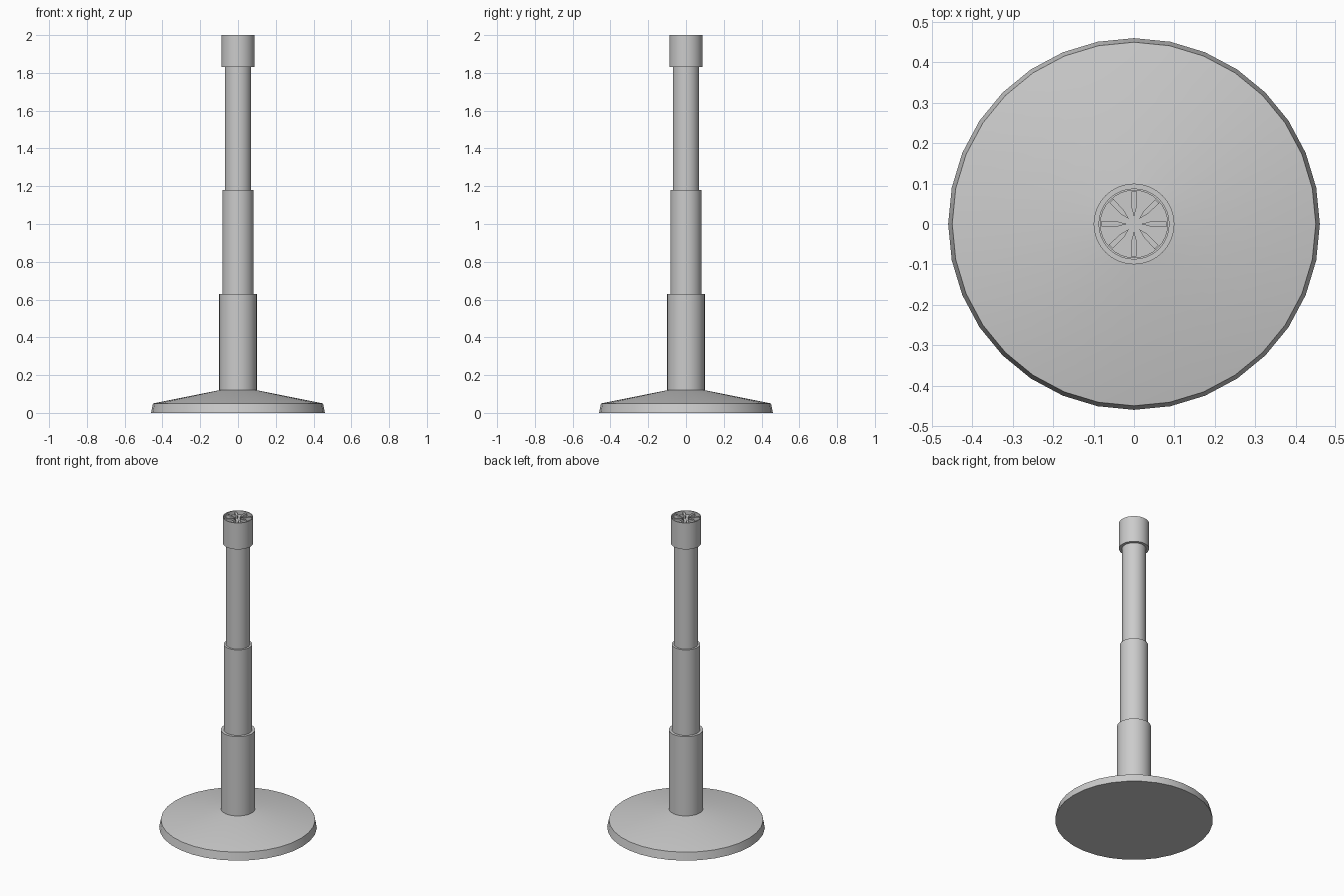
import bpy, bmesh, math

if "Cube" in bpy.data.objects:
    bpy.data.objects.remove(bpy.data.objects["Cube"])

SIDES = 32


def finish(bm, name):
    bmesh.ops.recalc_face_normals(bm, faces=bm.faces)
    mesh = bpy.data.meshes.new(name)
    bm.to_mesh(mesh)
    bm.free()
    ob = bpy.data.objects.new(name, mesh)
    bpy.context.collection.objects.link(ob)
    bpy.ops.object.select_all(action='DESELECT')
    ob.select_set(True)
    bpy.context.view_layer.objects.active = ob
    bpy.ops.object.shade_smooth_by_angle(angle=math.radians(30))
    return ob


def lathe(name, profile):
    """Revolve (radius, z) points around z and cap both ends."""
    bm = bmesh.new()
    rings = []
    for r, z in profile:
        rings.append([bm.verts.new((r * math.cos(2 * math.pi * i / SIDES),
                                    r * math.sin(2 * math.pi * i / SIDES), z))
                      for i in range(SIDES)])
    for a, b in zip(rings, rings[1:]):
        for i in range(SIDES):
            j = (i + 1) % SIDES
            bm.faces.new((a[i], a[j], b[j], b[i]))
    bm.faces.new(rings[0])
    bm.faces.new(rings[-1])
    return finish(bm, name)


# Weighted foot
lathe("base", [(0.46, 0), (0.45, 0.05), (0.1, 0.12)])

# Telescoping post sections, each seated on the one below
lathe("lower_tube", [(0.1, 0.12), (0.1, 0.63)])
lathe("middle_tube", [(0.083, 0.63), (0.083, 1.18)])
lathe("upper_tube", [(0.07, 1.18), (0.07, 1.83)])

# Head with a shallow recess in the top
lathe("head", [(0.088, 1.83), (0.088, 2.0), (0.083, 2.0), (0.083, 1.975)])

# Eight tapered blades fanned around the recess
bm = bmesh.new()
outline = [(0.018, 0), (0.04, -0.006), (0.08, -0.008), (0.08, 0.006), (0.04, 0.006)]
for k in range(8):
    a = 2 * math.pi * k / 8
    c, s = math.cos(a), math.sin(a)
    low, top = [[bm.verts.new((x * c - y * s, x * s + y * c, z)) for x, y in outline]
                for z in (1.975, 1.992)]
    bm.faces.new(low)
    bm.faces.new(top)
    n = len(outline)
    for i in range(n):
        j = (i + 1) % n
        bm.faces.new((low[i], low[j], top[j], top[i]))
finish(bm, "head_blades")
